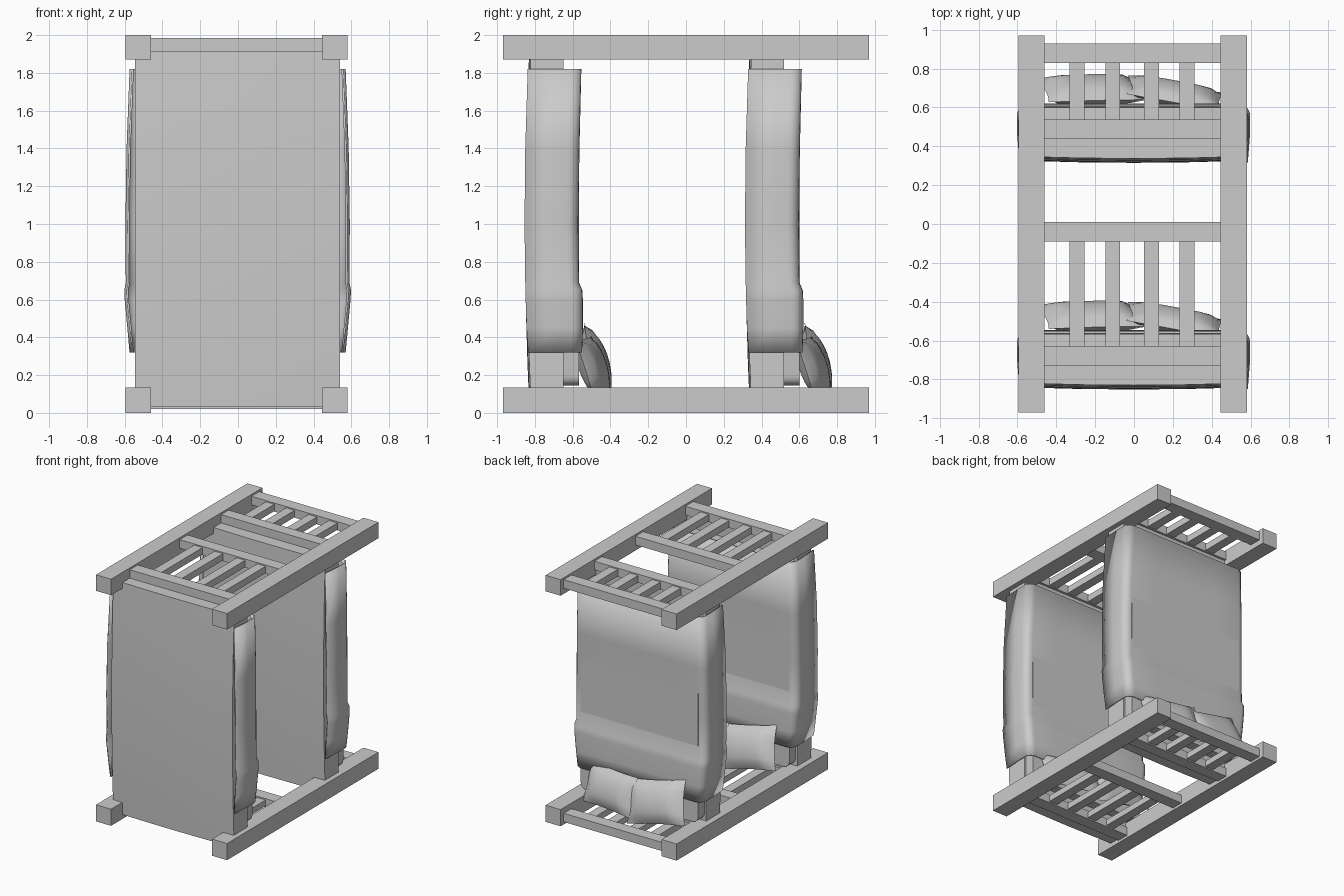
import bpy, bmesh, math
from mathutils import Matrix, Vector

if "Cube" in bpy.data.objects:
    bpy.data.objects.remove(bpy.data.objects["Cube"])

grey = bpy.data.materials.new("plain grey")
grey.use_nodes = True
tone = (0.6, 0.6, 0.6, 1)
grey.diffuse_color = tone
grey.node_tree.nodes["Principled BSDF"].inputs["Base Color"].default_value = tone

CX = -0.007          # frame centre line
BUNK_STEP = 1.167    # distance between the two bunks


def finish(name, bm, smooth=None):
    bmesh.ops.recalc_face_normals(bm, faces=bm.faces)
    me = bpy.data.meshes.new(name)
    bm.to_mesh(me)
    bm.free()
    me.materials.append(grey)
    ob = bpy.data.objects.new(name, me)
    bpy.context.collection.objects.link(ob)
    if smooth:
        bpy.ops.object.select_all(action="DESELECT")
        ob.select_set(True)
        bpy.context.view_layer.objects.active = ob
        bpy.ops.object.shade_smooth_by_angle(angle=math.radians(smooth))
    return ob


def box_mesh(x, y, z):
    bm = bmesh.new()
    bmesh.ops.create_cube(bm, size=1)
    for v in bm.verts:
        for i, (lo, hi) in enumerate((x, y, z)):
            v.co[i] = lo if v.co[i] < 0 else hi
    return bm


def box(name, x, y, z):
    return finish(name, box_mesh(x, y, z))


def base(dy):
    # bed base with a gently bulging underside
    bm = box_mesh((-0.545, 0.54), (-0.82, -0.648), (0.035, 1.917))
    for axis, cuts in (((1, 0, 0), 4), ((0, 0, 1), 8)):
        a = Vector(axis)
        lo = min(v.co.dot(a) for v in bm.verts)
        hi = max(v.co.dot(a) for v in bm.verts)
        for i in range(1, cuts):
            bmesh.ops.bisect_plane(bm, geom=bm.verts[:] + bm.edges[:] + bm.faces[:],
                                   plane_co=a * (lo + (hi - lo) * i / cuts), plane_no=a)
    for v in bm.verts:
        if v.co.y < -0.7:
            u, w = v.co.x / 0.545, (v.co.z - 0.976) / 0.941
            v.co.y -= 0.01 * (1 - u * u) + 0.022 * (1 - w * w)
        v.co.y += dy
    finish("bed_base", bm, 30)


def mattress(dy):
    bm = box_mesh((-0.53, 0.525), (-0.66 + dy, -0.567 + dy), (0.145, 1.815))
    edges = [e for e in bm.edges
             if abs((e.verts[0].co - e.verts[1].co).y) > 0.01]
    bmesh.ops.bevel(bm, geom=edges, offset=0.05, segments=3, profile=0.5, affect="EDGES")
    finish("mattress", bm, 40)


def blanket(dy):
    # stations along the bed: position, half width, top, lower hem
    stations = [(0.32, 0.572, -0.55, -0.836), (0.45, 0.584, -0.546, -0.844),
                (0.6, 0.598, -0.546, -0.849), (0.65, 0.6, -0.549, -0.85),
                (0.69, 0.592, -0.566, -0.851), (1.0, 0.594, -0.57, -0.855),
                (1.4, 0.588, -0.564, -0.851), (1.82, 0.572, -0.554, -0.838)]
    bm = bmesh.new()
    rows = []
    r = 0.06
    for z, w, top, hem in stations:
        half = [(w - 0.012, hem), (w, (top + hem) / 2), (w, top - r)]
        half += [(w - r + r * math.cos(a), top - r + r * math.sin(a))
                 for a in (math.pi * k / 10 for k in range(1, 6))]
        half += [(w * 0.5, top)]
        section = half + [(0, top)] + [(-x, y) for x, y in reversed(half)]
        rows.append([bm.verts.new((x - 0.002, y + dy, z)) for x, y in section])
    for a, b in zip(rows, rows[1:]):
        for i in range(len(a) - 1):
            bm.faces.new((a[i], a[i + 1], b[i + 1], b[i]))
    ob = finish("blanket", bm, 50)
    m = ob.modifiers.new("thickness", "SOLIDIFY")
    m.thickness = 0.01
    # thicken towards the bed
    m.offset = -1 if ob.data.polygons[0].normal.x > 0 else 1


def pillow(name, width, height, depth, place):
    n = 8
    bm = bmesh.new()
    sides = []
    for s in (1, -1):
        grid = []
        for i in range(n + 1):
            for j in range(n + 1):
                u, v = 2 * i / n - 1, 2 * j / n - 1
                puff = max(0, (1 - u ** 4) * (1 - v * v)) ** 0.6
                x = u * width / 2 * (1 - 0.07 * (1 - v * v))
                z = v * height / 2 * (1 - 0.05 * (1 - u * u))
                grid.append(bm.verts.new((x, s * puff * depth / 2, z)))
        sides.append(grid)
    for g in sides:
        for i in range(n):
            for j in range(n):
                k = i * (n + 1) + j
                bm.faces.new((g[k], g[k + 1], g[k + n + 2], g[k + n + 1]))
    bmesh.ops.remove_doubles(bm, verts=bm.verts, dist=0.0005)
    bm.transform(place)
    finish(name, bm, 60)


def turn(axis, deg):
    return Matrix.Rotation(math.radians(deg), 4, axis)


# corner posts
for sx in (-1, 1):
    for z in ((0, 0.135), (1.87, 2)):
        xs = sorted((CX + sx * 0.453, CX + sx * 0.588))
        box("corner_post", xs, (-0.97, 0.97), z)

# end frames: rails and slats at head and foot
for rail_z, slat_z in (((0.02, 0.09), (0.03, 0.08)), ((1.915, 1.985), (1.92, 1.975))):
    for low, top in (((-0.73, -0.628), (-0.09, 0.01)), ((0.44, 0.538), (0.83, 0.93))):
        for rail in (low, top):
            box("end_rail", (CX - 0.46, CX + 0.46), rail, rail_z)
        for x in (-0.293, -0.11, 0.09, 0.273):
            box("end_slat", (x - 0.038, x + 0.038), (low[1] - 0.01, top[0] + 0.01), slat_z)

# two bunks with bedding
for dy in (0, BUNK_STEP):
    base(dy)
    mattress(dy)
    blanket(dy)
    pillow("right_pillow", 0.52, 0.34, 0.13,
           Matrix.Translation((-0.22, -0.475 + dy, 0.27))
           @ turn("Z", -3) @ turn("X", 20) @ turn("Y", 13))
    pillow("left_pillow", 0.5, 0.31, 0.11,
           Matrix.Translation((0.21, -0.495 + dy, 0.25))
           @ turn("Z", -11) @ turn("X", 18) @ turn("Y", 2))
